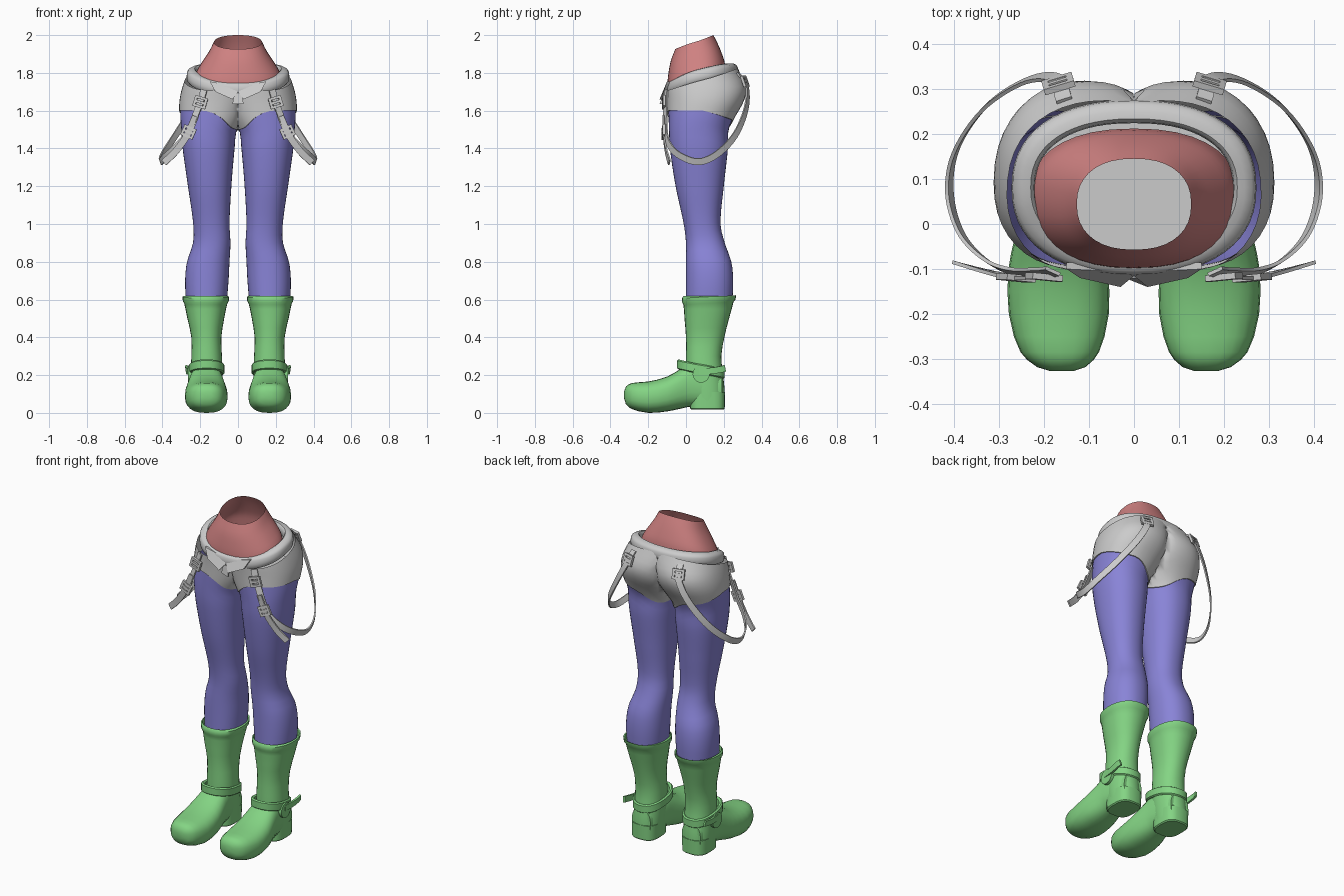
import bpy, bmesh, math
from mathutils import Vector

if "Cube" in bpy.data.objects:
    bpy.data.objects.remove(bpy.data.objects["Cube"])


def material(name, rgb):
    m = bpy.data.materials.new(name)
    m.diffuse_color = (*rgb, 1)
    m.use_nodes = True
    m.node_tree.nodes["Principled BSDF"].inputs["Base Color"].default_value = m.diffuse_color
    return m


SKIN = material("rose", (0.62, 0.22, 0.22))
GREY = material("light grey", (0.60, 0.60, 0.60))
BLUE = material("violet blue", (0.25, 0.23, 0.68))
GREEN = material("green", (0.23, 0.66, 0.23))


def finish(name, bm, mat, mirror=True, angle=40):
    bmesh.ops.recalc_face_normals(bm, faces=bm.faces)
    me = bpy.data.meshes.new(name)
    bm.to_mesh(me)
    bm.free()
    me.materials.append(mat)
    for p in me.polygons:
        p.use_smooth = True
    me.set_sharp_from_angle(angle=math.radians(angle))
    ob = bpy.data.objects.new(name, me)
    bpy.context.collection.objects.link(ob)
    if mirror:
        ob.modifiers.new("mirror", 'MIRROR')
    return ob


def loft(name, mat, rings, caps=(False, False), loop=False, mirror=True, seam=False):
    """Skin a list of closed rings; seam removes the faces on the centre plane."""
    bm = bmesh.new()
    vs = [[bm.verts.new(p) for p in r] for r in rings]
    n = len(rings[0])
    for i in range(len(vs) if loop else len(vs) - 1):
        a, b = vs[i], vs[(i + 1) % len(vs)]
        for j in range(n):
            q = (a[j], a[(j + 1) % n], b[(j + 1) % n], b[j])
            if not (seam and all(abs(v.co.x) < 1e-5 for v in q)):
                bm.faces.new(q)
    for use, r in zip(caps, (vs[0], vs[-1])):
        if use:
            bm.faces.new(r)
    loose = [v for v in bm.verts if not v.link_faces]
    bmesh.ops.delete(bm, geom=loose, context='VERTS')
    return finish(name, bm, mat, mirror)


def power(v, e):
    return math.copysign(abs(v) ** (2 / e), v)


def oval(a, x0, x1, y0, y1, e=2.0):
    return ((x0 + x1) / 2 + (x1 - x0) / 2 * power(math.cos(a), e),
            (y0 + y1) / 2 + (y1 - y0) / 2 * power(math.sin(a), e))


def angles(n):
    return [2 * math.pi * i / n for i in range(n)]


def sample(table, z):
    """Smooth interpolation of table rows by their first column."""
    z = min(max(z, table[0][0]), table[-1][0])
    i = next(k for k in range(len(table) - 1) if z <= table[k + 1][0])
    r0, r1 = table[i], table[i + 1]
    rp, rn = table[max(i - 1, 0)], table[min(i + 2, len(table) - 1)]
    h = r1[0] - r0[0]
    t = (z - r0[0]) / h
    out = []
    for k in range(1, len(r0)):
        m0 = (r1[k] - rp[k]) / (r1[0] - rp[0]) * h
        m1 = (rn[k] - r0[k]) / (rn[0] - r0[0]) * h
        out.append((2*t**3 - 3*t**2 + 1) * r0[k] + (t**3 - 2*t**2 + t) * m0
                   + (3*t**2 - 2*t**3) * r1[k] + (t**3 - t**2) * m1)
    return out


# Half body: height, inner x, outer x, front y, back y
BODY = [(.58, .06, .275, .0, .245), (.70, .05, .28, .0, .25), (.80, .045, .27, .0, .24),
        (.90, .04, .238, .0, .205), (1.0, .045, .237, -.012, .183), (1.2, .035, .265, -.055, .20),
        (1.4, .018, .293, -.085, .222), (1.5, .006, .30, -.09, .225), (1.56, -.03, .305, -.092, .25),
        (1.65, -.07, .304, -.095, .30), (1.72, -.08, .29, -.10, .312), (1.80, -.12, .262, -.105, .28),
        (1.88, -.15, .235, -.10, .24)]


def body_point(a, z, off):
    x0, x1, y0, y1 = sample(BODY, z)
    x, y = oval(a, x0 - off, x1 + off, y0 - off, y1 + off, 2.2)
    return (max(x, 0), y, z)


def hem(a):
    t = min((math.cos(a) + 1) / 1.3, 1)
    return 1.5 + .1 * t * t * (3 - 2 * t) - .05 * max(0, math.sin(a))


def body_rings(low, high, steps, off):
    return [[body_point(a, low(a) + (high(a) - low(a)) * i / steps, off) for a in angles(40)]
            for i in range(steps + 1)]


# Legs and shorts
loft("legs", BLUE, body_rings(lambda a: .58, lambda a: hem(a) + .02, 26, 0), seam=True)
shorts = body_rings(hem, lambda a: 1.765 + .06 * math.sin(a), 9, .006)
shorts.insert(0, [body_point(a, hem(a), -.002) for a in angles(40)])
loft("shorts", GREY, shorts, seam=True)
bm = bmesh.new()
bm.faces.new([bm.verts.new((*oval(a, -.26, .26, -.07, .24), 1.67)) for a in angles(32)])
finish("shorts_lining", bm, GREY, False)

# Open waist: mid height, tilt, half width, front y, back y
WAIST = [(1.74, .055, .236, -.095, .212), (1.80, .055, .222, -.098, .205), (1.85, .052, .192, -.093, .19),
         (1.91, .045, .153, -.08, .168), (1.963, .037, .127, -.057, .145)]
torso = []
for i in range(13):
    z = 1.74 + .223 * i / 12
    tilt, w, y0, y1 = sample(WAIST, z)
    torso.append([(*oval(a, -w, w, y0, y1, 2.3), z + tilt * math.sin(a)) for a in angles(36)])
loft("waist", SKIN, torso, mirror=False)

# Rolled waistband, dipping to the front
band = []
for a in angles(56):
    s, c = math.sin(a), math.cos(a)
    ring = []
    for b in angles(12):
        d = .026 * power(math.cos(b), 3)
        x, y = oval(a, -.246 - d, .246 + d, -.088 - d, .25 + d, 2.3)
        ring.append((x, y, 1.766 + .05 * s + .022 * c * c + .034 * power(math.sin(b), 3) - d * .25))
    band.append(ring)
loft("waistband", GREY, band, loop=True, mirror=False)


def plate(name, mat, pts, depth, mirror=True):
    """Outline extruded along a depth vector."""
    d = Vector(depth)
    return loft(name, mat, [[Vector(p) for p in pts], [Vector(p) + d for p in pts]], (True, True), mirror=mirror)


# Folded front collar and fly tab
plate("collar_fold", GREY, [(.0, -.115, 1.70), (.03, -.14, 1.66), (.12, -.12, 1.70), (.15, -.10, 1.755), (.05, -.105, 1.735)],
      (0, .015, 0))
plate("fly_tab", GREY, [(-.02, -.12, 1.69), (.02, -.12, 1.69), (.03, -.14, 1.635), (-.03, -.115, 1.635)],
      (0, .012, 0), False)


def catmull(pts, per=6):
    rows = [(i, *p) for i, p in enumerate(pts)]
    n = (len(pts) - 1) * per
    return [Vector(sample(rows, (len(pts) - 1) * k / n)) for k in range(n + 1)]


def ribbon(name, mat, pts, width, thick, centre, flat=.4):
    path = catmull(pts)
    rings = []
    for i, p in enumerate(path):
        t = (path[min(i + 1, len(path) - 1)] - path[max(i - 1, 0)]).normalized()
        n = p - Vector(centre)
        n.z *= flat
        n = (n - t * n.dot(t)).normalized()
        w = t.cross(n) * width / 2
        n = n * thick / 2
        rings.append([p + w + n, p - w + n, p - w - n, p + w - n])
    return loft(name, mat, rings, (True, True))


# Hanging suspenders with loose tails
HIP = (.1, .1, 1.6)
ribbon("hanging_strap", GREY,
       [(.155, .275, 1.80), (.175, .322, 1.73), (.24, .318, 1.61), (.33, .26, 1.47), (.395, .165, 1.37),
        (.41, .07, 1.33), (.385, -.02, 1.355), (.33, -.08, 1.405), (.265, -.108, 1.48), (.205, -.108, 1.63),
        (.18, -.105, 1.71)], .036, .008, HIP)
ribbon("strap_tail", GREY, [(.225, -.118, 1.57), (.27, -.118, 1.47), (.33, -.105, 1.385), (.392, -.088, 1.325)],
       .036, .008, (.28, .3, 1.45), 0)


def buckle(name, centre, up, out, w=.056, h=.046, r=.007):
    """Rectangular wire frame with a cross bar."""
    up, out, c = Vector(up).normalized(), Vector(out).normalized(), Vector(centre)
    side = up.cross(out).normalized()
    out = side.cross(up)
    bm = bmesh.new()
    bars = [(up * (k * h / 2), side * (w / 2 + r), up * r) for k in (-1, 0, 1)]
    bars += [(side * (k * w / 2), side * r, up * (h / 2)) for k in (-1, 1)]
    for o, u, v in bars:
        geo = bmesh.ops.create_cube(bm, size=2)['verts']
        for q in geo:
            x, y, z = q.co
            q.co = c + o + u * x + v * y + out * (r * z)
    return finish(name, bm, GREY)


buckle("upper_front_buckle", (.2, -.118, 1.645), (-.3, 0, 1), (.1, -1, 0))
buckle("lower_front_buckle", (.262, -.12, 1.487), (-.45, 0, 1), (.1, -1, 0))
buckle("back_buckle", (.168, .312, 1.755), (-.1, -.35, 1), (.3, 1, .3))

# Boot shaft with folded lip: height, inner x, outer x, front y, back y
SHAFT = [(.03, .09, .245, .03, .203), (.12, .085, .25, .01, .205), (.2, .083, .25, .0, .196),
         (.3, .085, .247, .0, .187), (.4, .088, .247, .0, .203), (.5, .073, .268, -.008, .228),
         (.58, .056, .285, -.014, .252), (.592, .049, .292, -.02, .262), (.615, .048, .294, -.021, .266)]
heights = [.06, .12, .16, .2, .25, .3, .35, .4, .45, .5, .55, .58, .592, .615]
shaft = [[(*oval(a, *sample(SHAFT, z), 2.2), z + (.008 * math.sin(a) if z > .57 else 0)) for a in angles(28)]
         for z in heights]
for z, g in ((.619, .008), (.59, .013)):
    shaft.append([(*oval(a, .048 + g, .294 - g, -.021 + g, .266 - g, 2.2), z) for a in angles(28)])
loft("boot_shaft", GREEN, shaft)

# Boot foot: y, inner x, outer x, bottom z, top z
FOOT = [(-.327, .135, .185, .075, .115), (-.318, .108, .215, .045, .14), (-.285, .078, .252, .02, .158),
        (-.2, .056, .278, .0, .166), (-.1, .058, .279, .008, .192), (-.03, .07, .265, .022, .232),
        (.03, .082, .253, .034, .265), (.1, .088, .248, .034, .25), (.19, .105, .23, .034, .2)]
ys = [-.327, -.318, -.302, -.285, -.25, -.2, -.15, -.1, -.065, -.03, 0, .03, .1, .19]
foot = []
for y in ys:
    ring = [oval(a, *sample(FOOT, y), 2.5) for a in angles(24)]
    foot.append([(x, y, z) for x, z in ring])
loft("boot_foot", GREEN, foot, (True, True))
loft("boot_heel", GREEN, [[(*oval(a, .088 + g, .248 - g, .02 + g, .207 - g, 3), z) for a in angles(24)]
                          for z, g in ((.018, .008), (.024, .002), (.11, 0))], (True, True))

# Ankle strap, side disc and strap end
strap = []
for a in angles(32):
    ring = []
    for d, h in ((0, -.026), (.008, -.02), (.008, .02), (0, .026), (-.012, .02), (-.012, -.02)):
        x, y = oval(a, .08 - d, .252 + d, -.04 - d, .197 + d, 2.3)
        ring.append((x, y, .232 - .025 * math.sin(a) + h))
    strap.append(ring)
loft("ankle_strap", GREEN, strap, loop=True)
plate("ankle_disc", GREEN, [(.245, .08 + .045 * math.cos(a), .205 + .045 * math.sin(a)) for a in angles(20)],
      (.021, 0, 0))
ribbon("ankle_strap_end", GREEN, [(.262, .07, .22), (.268, .13, .222), (.272, .18, .23), (.27, .208, .236)],
       .034, .012, (.16, .1, .22), 0)
